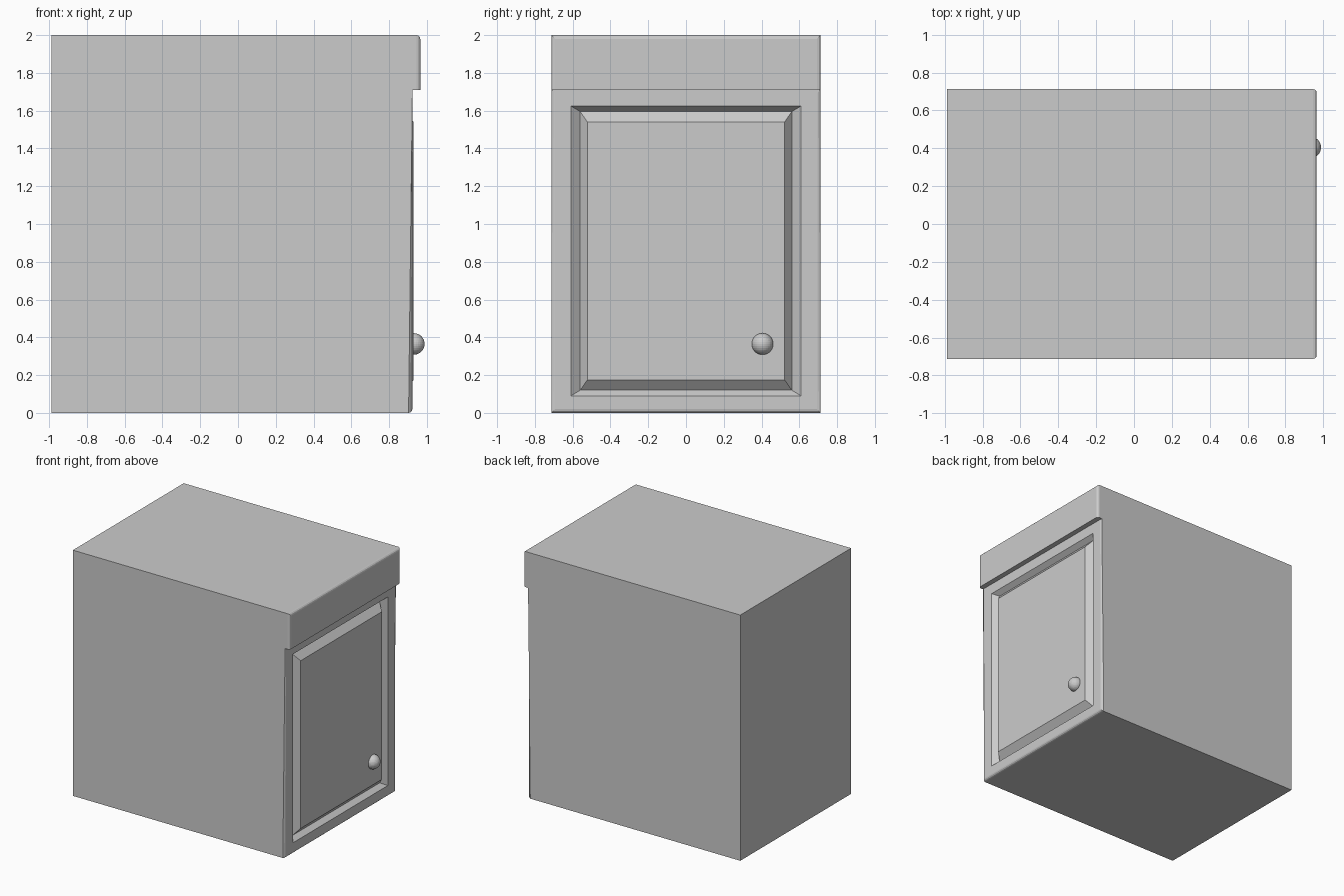
import bpy, bmesh

if "Cube" in bpy.data.objects:
    bpy.data.objects.remove(bpy.data.objects["Cube"])

HALF_W = 0.713
DOOR_X, DRAWER_X, BACK_X = 0.923, 0.965, -0.988
SEAM_Z, TOP_Z = 1.71, 2.0

# Cabinet body: side profile (x, z) extruded across the width
profile = [(BACK_X, 0), (DOOR_X, 0), (DOOR_X, SEAM_Z),
           (DRAWER_X, SEAM_Z), (DRAWER_X, TOP_Z), (BACK_X, TOP_Z)]
bm = bmesh.new()
side = bm.faces.new([bm.verts.new((x, -HALF_W, z)) for x, z in profile])
ext = bmesh.ops.extrude_face_region(bm, geom=[side])
for v in ext["geom"]:
    if isinstance(v, bmesh.types.BMVert):
        v.co.y = HALF_W
bmesh.ops.recalc_face_normals(bm, faces=bm.faces[:])

# Door panel: nested rings form a groove around a raised centre
door = next(f for f in bm.faces
            if all(abs(v.co.x - DOOR_X) < 1e-4 for v in f.verts))
for x, y, z0, z1 in [(DOOR_X, 0.61, 0.09, 1.625),
                     (0.883, 0.56, 0.12, 1.595),
                     (0.93, 0.522, 0.175, 1.54)]:
    bmesh.ops.inset_region(bm, faces=[door], thickness=0.03, use_even_offset=True)
    mid_z = door.calc_center_median().z
    for v in door.verts:
        v.co = (x, y if v.co.y > 0 else -y, z1 if v.co.z > mid_z else z0)

# Rounded front edges of door and drawer
def is_front_edge(e):
    a, b = (v.co for v in e.verts)
    on_front = any(abs(a.x - x) < 1e-4 and abs(b.x - x) < 1e-4
                   for x in (DOOR_X, DRAWER_X))
    on_side = abs(a.y) > HALF_W - 1e-3 and a.y * b.y > 0 and abs(b.y) > HALF_W - 1e-3
    on_end = any(abs(a.z - z) < 1e-4 and abs(b.z - z) < 1e-4 for z in (0, TOP_Z))
    return on_front and (on_side or on_end)

bmesh.ops.bevel(bm, geom=[e for e in bm.edges if is_front_edge(e)],
                offset=0.02, segments=3, profile=0.5, affect='EDGES')
bmesh.ops.recalc_face_normals(bm, faces=bm.faces[:])
mesh = bpy.data.meshes.new("cabinet_body")
bm.to_mesh(mesh)
bm.free()
bpy.context.collection.objects.link(bpy.data.objects.new("cabinet_body", mesh))

# Door knob
bpy.ops.mesh.primitive_uv_sphere_add(segments=32, ring_count=16, radius=0.057,
                                     location=(0.931, 0.405, 0.365))
knob = bpy.context.object
knob.name = "door_knob"
